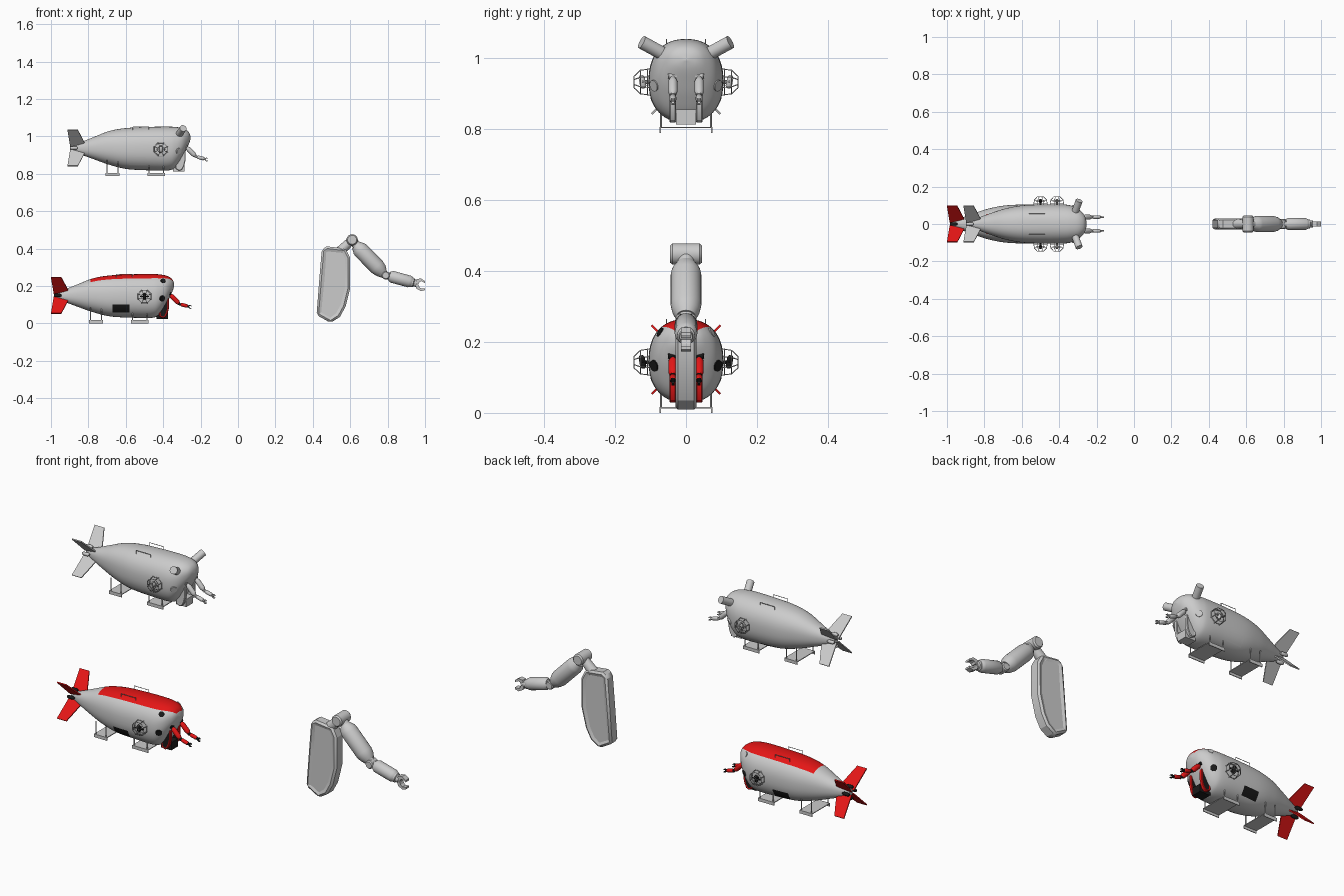
import bpy, bmesh, math
from mathutils import Vector, Matrix

if "Cube" in bpy.data.objects:
    bpy.data.objects.remove(bpy.data.objects["Cube"])

def paint(name, col):
    m = bpy.data.materials.new(name)
    m.diffuse_color = col
    m.use_nodes = True
    m.node_tree.nodes["Principled BSDF"].inputs["Base Color"].default_value = m.diffuse_color
    return m

RED = paint("red", (0.78, 0.008, 0.008, 1))
BLACK = paint("black", (0.01, 0.01, 0.01, 1))

def finish(bm, name, M, mats=(), angle=35):
    bmesh.ops.recalc_face_normals(bm, faces=bm.faces[:])
    me = bpy.data.meshes.new(name)
    bm.to_mesh(me)
    bm.free()
    me.transform(M)
    for m in mats:
        me.materials.append(m)
    ob = bpy.data.objects.new(name, me)
    bpy.context.collection.objects.link(ob)
    for o in bpy.context.selected_objects:
        o.select_set(False)
    ob.select_set(True)
    bpy.context.view_layer.objects.active = ob
    if angle:
        bpy.ops.object.shade_smooth_by_angle(angle=math.radians(angle))
    return ob

def loft(bm, rings):
    vs = [[bm.verts.new(p) for p in r] for r in rings]
    n = len(vs[0])
    faces = []
    for a, b in zip(vs, vs[1:]):
        for i in range(n):
            faces.append(bm.faces.new((a[i], a[(i + 1) % n], b[(i + 1) % n], b[i])))
    bm.faces.new(vs[0])
    bm.faces.new(vs[-1])
    return faces

def lathe(bm, p0, p1, prof, n=20):
    """Turned part along p0-p1; prof holds (fraction, radius)."""
    p0, p1 = Vector(p0), Vector(p1)
    q = (p1 - p0).to_track_quat('Z', 'Y')
    loft(bm, [[p0.lerp(p1, t) + q @ Vector((r * math.cos(2 * math.pi * i / n), r * math.sin(2 * math.pi * i / n), 0))
               for i in range(n)] for t, r in prof])

def rod(bm, p0, p1, r, n=8):
    lathe(bm, p0, p1, ((0, r), (1, r)), n)

def box(bm, x, y, z):
    c = [(a + b) / 2 for a, b in (x, y, z)]
    s = [b - a for a, b in (x, y, z)]
    bmesh.ops.create_cube(bm, size=1, matrix=Matrix.Translation(c) @ Matrix.Diagonal((*s, 1)))

def prism(bm, pts, off):
    off = Vector(off)
    loft(bm, [[Vector(p) - off for p in pts], [Vector(p) + off for p in pts]])

# Hull stations: x, bottom, top, half width
STATIONS = [(-.975, .135, .165, .014), (-.93, .116, .18, .03), (-.86, .09, .208, .056), (-.775, .06, .241, .083),
            (-.68, .037, .257, .1), (-.55, .03, .263, .105), (-.46, .03, .264, .104), (-.42, .048, .262, .097),
            (-.385, .1, .256, .081), (-.36, .15, .244, .056), (-.347, .18, .228, .033), (-.341, .203, .207, .004)]
N = 2.3

def section(u):
    i = min(int(u), len(STATIONS) - 2)
    t = u - i
    P = [STATIONS[max(0, min(k, len(STATIONS) - 1))] for k in (i - 1, i, i + 1, i + 2)]
    return [.5 * (2 * b + (c - a) * t + (2 * a - 5 * b + 4 * c - d) * t * t + (3 * b - a - 3 * c + d) * t ** 3)
            for a, b, c, d in zip(*P)]

def side_y(x, z):
    """Half width of the hull surface at x, z."""
    lo, hi = 0, len(STATIONS) - 1
    for _ in range(30):
        mid = (lo + hi) / 2
        lo, hi = (mid, hi) if section(mid)[0] < x else (lo, mid)
    _, b, t, w = section(lo)
    s = min(1, abs(z - (b + t) / 2) / ((t - b) / 2))
    return w * (1 - s ** N) ** (1 / N)

def arm(M, painted, tag):
    red, blk = ([RED], [BLACK]) if painted else ([], [])
    # storage panel with a sunken inset on both sides
    bm = bmesh.new()
    outline = [(.42, .045), (.435, .24), (.448, .395), (.475, .412), (.575, .4), (.6, .35), (.6, .19), (.575, .09),
               (.545, .035), (.495, .003)]
    prism(bm, [(x, 0, z) for x, z in outline], (0, .034, 0))
    bmesh.ops.recalc_face_normals(bm, faces=bm.faces[:])
    sides = [f for f in bm.faces if len(f.verts) == len(outline)]
    bmesh.ops.inset_region(bm, faces=sides, thickness=.028, depth=.0)
    for f in sides:
        for v in f.verts:
            v.co.y *= .7
            f.material_index = 1 if painted else 0
    ob = finish(bm, tag + "panel", M, [RED, BLACK] if painted else [], 20)
    be = ob.modifiers.new("edge", 'BEVEL')
    be.width = .012 * M.to_scale().x
    be.limit_method = 'ANGLE'
    be.angle_limit = math.radians(50)
    # shoulder, elbow and wrist joints
    bm = bmesh.new()
    lathe(bm, (.61, -.045, .447), (.61, .045, .447), ((0, .024), (.08, .03), (.92, .03), (1, .024)), 24)
    lathe(bm, (.545, 0, .385), (.61, 0, .447), ((0, .027), (1, .022)))
    lathe(bm, (.61, 0, .447), (.65, 0, .4), ((0, .022), (1, .026)))
    lathe(bm, (.755, 0, .282), (.79, 0, .257), ((0, .032), (1, .02)))
    lathe(bm, (.79, -.028, .257), (.79, .028, .257), ((0, .017), (.1, .022), (.9, .022), (1, .017)))
    lathe(bm, (.79, 0, .257), (.83, 0, .246), ((0, .018), (1, .022)))
    lathe(bm, (.92, 0, .222), (.955, 0, .213), ((0, .025), (.5, .025), (.6, .02), (1, .018)))
    finish(bm, tag + "joints", M, blk)
    # upper arm and forearm barrels
    bm = bmesh.new()
    lathe(bm, (.63, 0, .418), (.775, 0, .27), ((0, .027), (.12, .04), (.2, .043), (.78, .043), (.9, .038), (1, .027)), 24)
    lathe(bm, (.81, 0, .253), (.935, 0, .219), ((0, .024), (.1, .032), (.85, .032), (.93, .028), (1, .022)), 24)
    finish(bm, tag + "barrels", M, red)
    # two-fingered claw
    bm = bmesh.new()
    for s in (1, -1):
        pts = [(.945, .004), (.955, .026), (.978, .034), (1.0, .024), (1.0, .014), (.98, .02), (.97, .014), (.965, .002)]
        prism(bm, [(x, 0, .213 + s * z - (x - .945) * .2) for x, z in pts], (0, .014, 0))
    finish(bm, tag + "claw", M, blk, 0)

def submarine(M, painted, tag):
    red, blk = ([RED], [BLACK]) if painted else ([], [])
    # hull with its top stripe
    bm = bmesh.new()
    rings, n = [], 56
    for k in range((len(STATIONS) - 1) * 6 + 1):
        x, b, t, w = section(k / 6)
        ring = []
        for i in range(n):
            c, s = math.cos(2 * math.pi * i / n), math.sin(2 * math.pi * i / n)
            ring.append((x, w * math.copysign(abs(c) ** (2 / N), c),
                         (b + t) / 2 + (t - b) / 2 * math.copysign(abs(s) ** (2 / N), s)))
        rings.append(ring)
    faces = loft(bm, rings)
    if painted:
        for j, f in enumerate(faces):
            a = (j % n + .5) / n * 360
            if abs(a - 90) < 38 and -.785 < f.calc_center_median().x < -.347:
                f.material_index = 1
    finish(bm, tag + "hull", M, [None, RED] if painted else [], 40)

    # crossed tail fins
    bm = bmesh.new()
    for k in range(4):
        a = math.radians(45 + 90 * k)
        d, nrm = Vector((0, math.cos(a), math.sin(a))), Vector((0, -math.sin(a), math.cos(a)))
        pts = [(-.985, .012), (-1.0, .137), (-.945, .137), (-.925, .085), (-.905, .03)]
        prism(bm, [Vector((x, 0, .15)) + d * r for x, r in pts], nrm * .003)
    finish(bm, tag + "tail_fins", M, red, 0)
    # tail thrusters between the fins
    bm = bmesh.new()
    for k in range(4):
        a = math.radians(90 * k)
        y, z = .03 * math.cos(a), .15 + .03 * math.sin(a)
        lathe(bm, (-.985, y, z), (-.945, y, z), ((0, .006), (.2, .009), (.8, .009), (1, .005)), 12)
        rod(bm, (-.965, 0, .15), (-.965, y, z), .003)
    finish(bm, tag + "tail_thrusters", M, blk)

    # landing skids
    bm = bmesh.new()
    for x0, x1 in ((-.797, -.722), (-.572, -.478)):
        box(bm, (x0, x1), (-.073, .073), (.013, .017))
        for s in (1, -1):
            box(bm, (x0, x1), (s * .073 - .002, s * .073 + .002), (0, .017))
            for x in (x0 + .008, x1 - .008):
                rod(bm, (x, s * .07, .015), (x, s * .07, .085), .003)
    finish(bm, tag + "skids", M)

    for s, word in ((1, "left_"), (-1, "right_")):
        # top handrail
        bm = bmesh.new()
        for x in (-.65, -.565):
            rod(bm, (x, s * .055, .235), (x, s * .055, .263), .0015)
        rod(bm, (-.65, s * .055, .263), (-.565, s * .055, .263), .0015)
        finish(bm, tag + word + "handrail", M)
        # side hatch following the hull
        bm = bmesh.new()
        g = [[bm.verts.new((-.67 + .09 * i / 6, s * (side_y(-.67 + .09 * i / 6, .058 + .042 * j / 6) + .002),
                            .058 + .042 * j / 6)) for j in range(7)] for i in range(7)]
        for i in range(6):
            for j in range(6):
                bm.faces.new((g[i][j], g[i + 1][j], g[i + 1][j + 1], g[i][j + 1]))
        finish(bm, tag + word + "hatch", M, blk)
        # brow lamps: flush on one vessel, long tubes on the other
        bm = bmesh.new()
        p, d = Vector((-.4, s * side_y(-.4, .227), .227)), Vector((.3, s * .82, .45)).normalized()
        rod(bm, p - d * .03, p + d * (.002 if painted else .062), .014 if painted else .019, 24)
        finish(bm, tag + word + "brow_lamp", M, blk if s < 0 else ())
        # lower viewports
        bm = bmesh.new()
        p, d = Vector((-.405, s * side_y(-.405, .133), .133)), Vector((.62, s * .75, -.25)).normalized()
        rod(bm, p - d * .02, p + d * .004, .016, 24)
        finish(bm, tag + word + "viewport", M, blk)
        # side thruster cage
        bm = bmesh.new()
        def ring_pt(k, r, y):
            a = math.pi / 8 + k * math.pi / 4
            return Vector((-.5 + r * math.cos(a), s * y, .143 + r * math.sin(a)))
        for k in range(8):
            rod(bm, ring_pt(k, .041, .092), ring_pt(k, .036, .128), .0015, 6)
            rod(bm, ring_pt(k, .036, .128), ring_pt(k, .018, .146), .0015, 6)
            for r, y in ((.04, .108), (.036, .128), (.018, .146)):
                rod(bm, ring_pt(k, r, y), ring_pt(k + 1, r, y), .0015, 6)
        finish(bm, tag + word + "thruster_cage", M)
        # side thruster motor and blades
        bm = bmesh.new()
        lathe(bm, (-.5, s * .119, .125), (-.5, s * .126, .162), ((0, .005), (.15, .009), (.85, .009), (1, .005)), 14)
        rod(bm, (-.5, s * .09, .143), (-.5, s * .122, .143), .005)
        box(bm, (-.525, -.475), (s * .122 - .002, s * .122 + .002), (.14, .147))
        finish(bm, tag + word + "thruster_motor", M, blk)
        # manipulator at reduced size
        arm(M @ Matrix.Translation((-.549, s * .037, .026)) @ Matrix.Scale(.3, 4), painted, tag + word + "arm_")

    # tray between the manipulators
    bm = bmesh.new()
    box(bm, (-.435, -.374), (-.028, .028), (.024, .065))
    finish(bm, tag + "tray", M, blk, 0)

submarine(Matrix.Identity(4), True, "painted_")
submarine(Matrix.Translation((.088, 0, .788)), False, "plain_")
arm(Matrix.Identity(4), False, "large_arm_")
